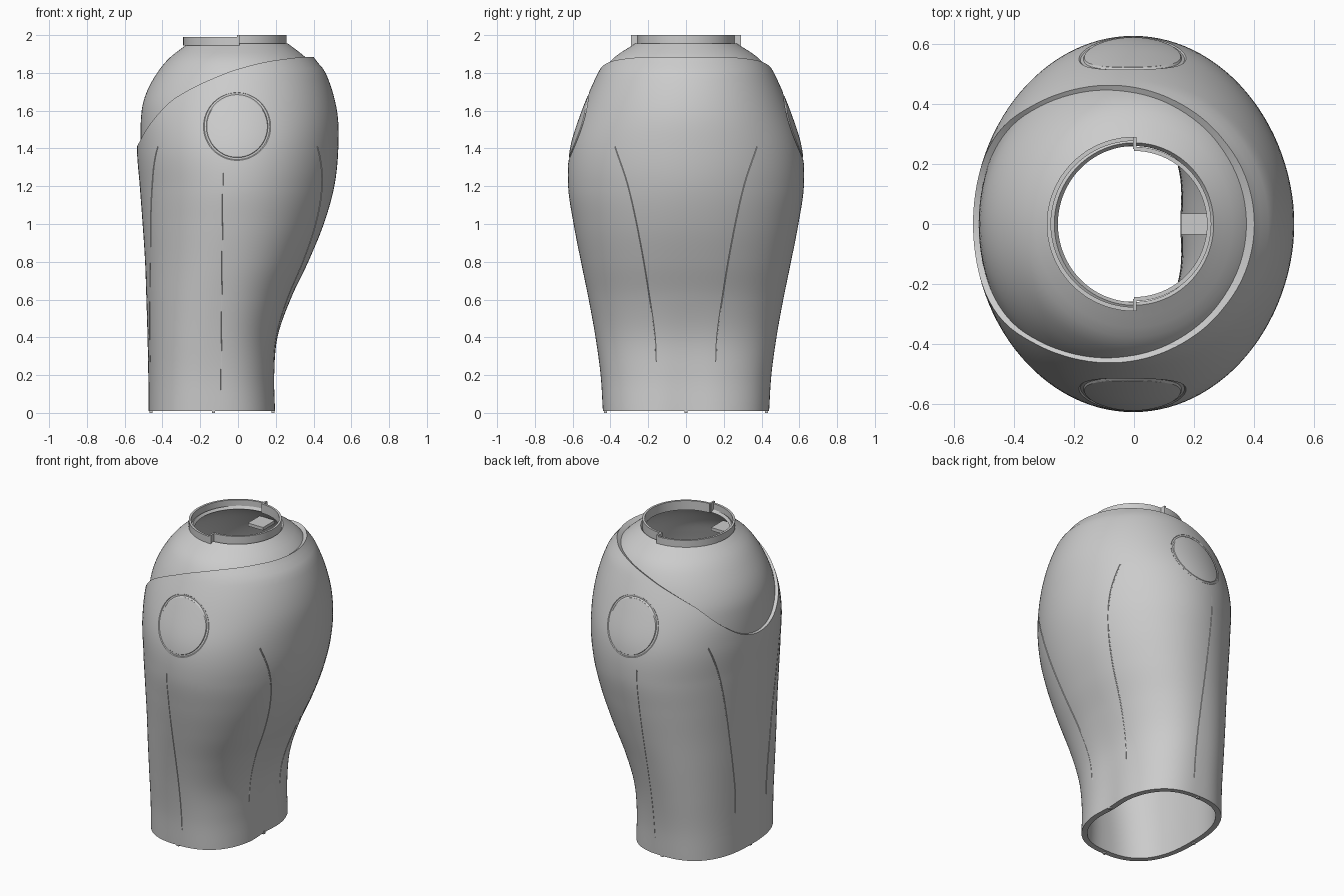
import bpy, bmesh, math
from mathutils import Vector

if "Cube" in bpy.data.objects:
    bpy.data.objects.remove(bpy.data.objects["Cube"])

# z, left x extent, right x extent, half width in y
SHELL = [(0.01, -.474, .206, .44), (.2, -.475, .2, .452), (.4, -.479, .214, .479),
         (.6, -.485, .278, .515), (.8, -.492, .372, .556), (1.0, -.505, .454, .595),
         (1.2, -.52, .51, .624), (1.4, -.535, .531, .614), (1.6, -.525, .524, .552),
         (1.8, -.45, .464, .466), (1.88, -.39, .4, .415)]
DOME = [(1.25, -.505, .49, .585), (1.4, -.516, .5, .578), (1.6, -.51, .488, .524),
        (1.7, -.483, .465, .488), (1.8, -.428, .425, .443), (1.88, -.362, .36, .382),
        (1.955, -.265, .265, .27)]
# height of the slanted shell rim against cos(angle)
RIM = [(-1, 1.41), (-.87, 1.53), (-.65, 1.67), (-.2, 1.79), (.25, 1.85), (.75, 1.88), (1, 1.885)]
# panel seam: z, y
SEAM = [(.27, .158), (.4, .163), (.6, .19), (.9, .24), (1.2, .305), (1.41, .375)]


def interp(table, t):
    """Smooth interpolation through table rows keyed on the first column."""
    t = min(max(t, table[0][0]), table[-1][0])
    i = max(k for k in range(len(table) - 1) if table[k][0] <= t)
    a, b = table[i], table[i + 1]
    p, n = table[max(i - 1, 0)], table[min(i + 2, len(table) - 1)]
    h = b[0] - a[0]
    u = (t - a[0]) / h
    out = []
    for c in range(1, len(a)):
        ma = (b[c] - p[c]) / (b[0] - p[0]) * h
        mb = (n[c] - a[c]) / (n[0] - a[0]) * h
        out.append((2*u**3 - 3*u*u + 1) * a[c] + (u**3 - 2*u*u + u) * ma
                   + (3*u*u - 2*u**3) * b[c] + (u**3 - u*u) * mb)
    return out


def exponent(z):
    return 2 + .5 * max(0, 1 - z / 1.2)


def surface(table, ang, z):
    l, r, w = interp(table, z)
    c, s, e = math.cos(ang), math.sin(ang), 2 / exponent(z)
    x = (l + r) / 2 + (r - l) / 2 * math.copysign(abs(c) ** e, c)
    y = w * math.copysign(abs(s) ** e, s)
    if c > 0:  # shallow hollow low on the +x side
        x -= .016 * math.exp(-(y / .11) ** 2) * max(0, 1 - z / .6)
    return Vector((x, y, z))


def make(name, bm):
    bmesh.ops.recalc_face_normals(bm, faces=bm.faces)
    me = bpy.data.meshes.new(name)
    bm.to_mesh(me)
    bm.free()
    ob = bpy.data.objects.new(name, me)
    bpy.context.collection.objects.link(ob)
    return ob


def smooth(ob, angle=30):
    bpy.ops.object.select_all(action='DESELECT')
    ob.select_set(True)
    bpy.context.view_layer.objects.active = ob
    bpy.ops.object.shade_smooth_by_angle(angle=math.radians(angle))


def bake(ob):
    dg = bpy.context.evaluated_depsgraph_get()
    me = bpy.data.meshes.new_from_object(ob.evaluated_get(dg))
    ob.modifiers.clear()
    ob.data = me


def skin(name, table, top, rows, thick, cols=112):
    """Closed-walled sleeve following a profile table up to height top(angle)."""
    bm = bmesh.new()
    z0 = table[0][0]
    grid = []
    for j in range(rows + 1):
        ring = []
        for i in range(cols):
            a = 2 * math.pi * i / cols
            ring.append(bm.verts.new(surface(table, a, z0 + (top(a) - z0) * j / rows)))
        grid.append(ring)
    for j in range(rows):
        for i in range(cols):
            k = (i + 1) % cols
            bm.faces.new((grid[j][i], grid[j][k], grid[j + 1][k], grid[j + 1][i]))
    ob = make(name, bm)
    # make sure the normals point outward before thickening
    f = ob.data.polygons[0]
    if f.normal.dot(f.center) < 0:
        ob.data.flip_normals()
    m = ob.modifiers.new("wall", 'SOLIDIFY')
    m.thickness, m.offset = thick, -1
    return ob


def tube(bm, pts, r, closed=False, sides=8):
    n, rings = len(pts), []
    for i, p in enumerate(pts):
        a = pts[(i - 1) % n] if closed else pts[max(i - 1, 0)]
        b = pts[(i + 1) % n] if closed else pts[min(i + 1, n - 1)]
        t = (b - a).normalized()
        out = Vector((p.x, p.y, 0))
        u = (out - t * out.dot(t)).normalized()
        v = t.cross(u)
        rings.append([bm.verts.new(p + r * (u * math.cos(q) + v * math.sin(q)))
                      for q in (2 * math.pi * (k + .5) / sides for k in range(sides))])
    for i in range(n if closed else n - 1):
        p, q = rings[i], rings[(i + 1) % n]
        for k in range(sides):
            bm.faces.new((p[k], p[(k + 1) % sides], q[(k + 1) % sides], q[k]))
    if not closed:
        bm.faces.new(rings[0])
        bm.faces.new(rings[-1])


def at_x(x, z, side):
    l, r, w = interp(SHELL, z)
    c = (x - (l + r) / 2) / ((r - l) / 2)
    return surface(SHELL, side * math.acos(math.copysign(abs(c) ** (exponent(z) / 2), c)), z)


def at_y(y, z, side):
    w = interp(SHELL, z)[2]
    a = math.asin((abs(y) / w) ** (exponent(z) / 2))
    a = a if side > 0 else math.pi - a
    return surface(SHELL, math.copysign(a, y), z)


# outer shell and inner shoulder dome
shell = skin("outer_shell", SHELL, lambda a: interp(RIM, math.cos(a))[0], 64, .034)
dome = skin("shoulder_dome", DOME, lambda a: 1.955, 30, .02)

# groove cutters: round side panels, side splits, long panel seams
bm = bmesh.new()
for s in (-1, 1):
    ring = []
    for i in range(64):
        q = 2 * math.pi * i / 64
        p = at_x(-.005 + .172 * math.cos(q), 1.518 + .172 * math.sin(q), s)
        ring.append(p + Vector((0, s * .009, 0)))
    tube(bm, ring, .0135, True)
    tube(bm, [at_x(-.09 + .01 * i / 24, .12 + 1.15 * i / 24, s) for i in range(25)], .0025, sides=6)
    for side in (-1, 1):
        zs = [.27 + 1.14 * i / 40 for i in range(41)]
        tube(bm, [at_y(s * interp(SEAM, z)[0], z, side) for z in zs], .004, sides=6)
cutter = make("groove_cutter", bm)
cutter.hide_render = True
m = shell.modifiers.new("grooves", 'BOOLEAN')
m.operation, m.object, m.solver = 'DIFFERENCE', cutter, 'EXACT'
for ob in (shell, dome):
    bake(ob)
    smooth(ob)
bpy.data.objects.remove(cutter)


def collar(name, a0, a1, ri, ro, z0, z1, n=40):
    """Half ring with a rectangular section."""
    bm = bmesh.new()
    secs = []
    for i in range(n + 1):
        a = math.radians(a0 + (a1 - a0) * i / n)
        secs.append([bm.verts.new((r * math.cos(a), r * math.sin(a), z))
                     for r, z in ((ri, z0), (ro, z0), (ro, z1), (ri, z1))])
    for p, q in zip(secs, secs[1:]):
        for k in range(4):
            bm.faces.new((p[k], p[(k + 1) % 4], q[(k + 1) % 4], q[k]))
    bm.faces.new(secs[0])
    bm.faces.new(secs[-1])
    smooth(make(name, bm))


def box(name, lo, hi):
    bm = bmesh.new()
    bmesh.ops.create_cube(bm, size=1)
    for v in bm.verts:
        v.co = Vector([(l + h) / 2 + c * (h - l) for l, h, c in zip(lo, hi, v.co)])
    return make(name, bm)


# neck collar: two interlocking halves
collar("neck_collar_left", 90, 270, .276, .29, 1.945, 1.99)
collar("neck_collar_right", -90, 90, .243, .257, 1.94, 2.0)

# collar end tabs, inner side tabs and bottom pegs
for s, n in ((-1, "front"), (1, "back")):
    y = sorted((s * .25, s * .29))
    box("collar_tab_" + n, (-.004, y[0], 1.945), (.008, y[1], 2.0))
    y = sorted((s * .258, s * .38))
    box("inner_tab_" + n, (-.11, y[0], 1.82), (0, y[1], 1.84))
for i in range(4):
    p = surface(SHELL, i * math.pi / 2, .01) * .97
    box("bottom_peg_%d" % (i + 1), (p.x - .008, p.y - .008, 0), (p.x + .008, p.y + .008, .02))

# inner catch tongue on the right wall
box("inner_catch", (.157, -.035, .6), (.262, .035, .63))
